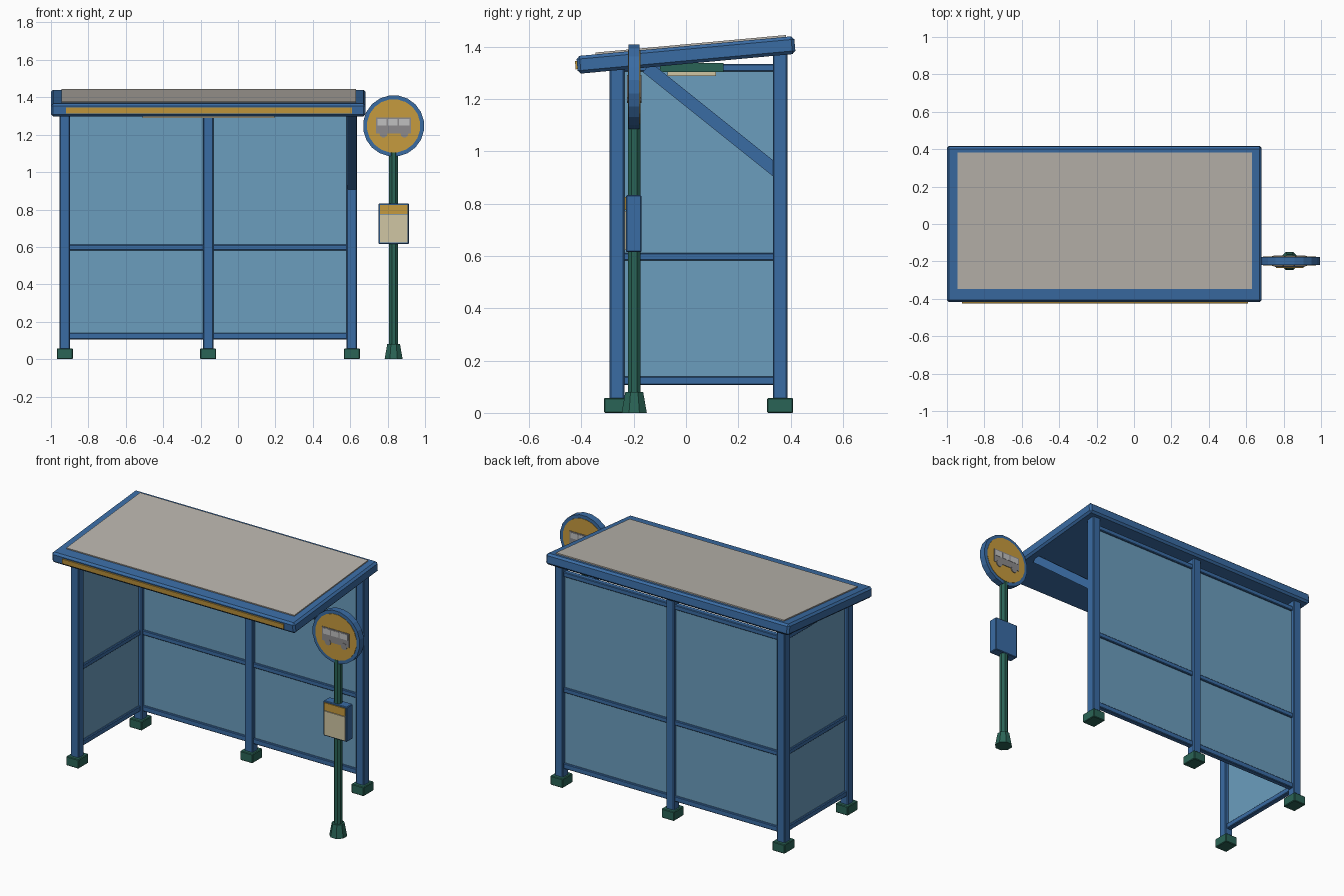
import bpy, bmesh, math
from mathutils import Matrix, Vector

if "Cube" in bpy.data.objects:
    bpy.data.objects.remove(bpy.data.objects["Cube"])


def material(name, r, g, b):
    lin = lambda c: ((c / 255 + 0.055) / 1.055) ** 2.4
    m = bpy.data.materials.new(name)
    m.diffuse_color = (lin(r), lin(g), lin(b), 1)
    m.use_nodes = True
    m.node_tree.nodes["Principled BSDF"].inputs["Base Color"].default_value = m.diffuse_color
    return m


BLUE = material("blue_paint", 58, 108, 164)
GLASS = material("pale_blue_glass", 107, 157, 190)
GREEN = material("dark_green", 42, 100, 86)
YELLOW = material("ochre_yellow", 198, 155, 62)
CREAM = material("cream", 208, 198, 164)
ROOF = material("warm_grey", 186, 181, 173)
GREY = material("mid_grey", 140, 138, 140)
WINDOW = material("light_grey", 192, 192, 192)


def finish(name, bm, mat, bevel=0):
    me = bpy.data.meshes.new(name)
    bm.to_mesh(me)
    bm.free()
    me.materials.append(mat)
    ob = bpy.data.objects.new(name, me)
    bpy.context.collection.objects.link(ob)
    if bevel:
        mod = ob.modifiers.new("bevel", 'BEVEL')
        mod.width = bevel
        mod.segments = 1
    return ob


def box(name, x, y, z, mat, bevel=0):
    """Box from (min, max) pairs."""
    bm = bmesh.new()
    size = [b - a for a, b in (x, y, z)]
    mid = [(a + b) / 2 for a, b in (x, y, z)]
    bmesh.ops.create_cube(bm, size=1, matrix=Matrix.Diagonal((*size, 1)))
    ob = finish(name, bm, mat, bevel)
    ob.location = mid
    return ob


def cylinder(name, loc, r1, r2, depth, sides, mat, facing_front=False):
    bm = bmesh.new()
    rot = Matrix.Rotation(math.pi / 2, 4, 'X') if facing_front else Matrix.Identity(4)
    rot = rot @ Matrix.Rotation(math.pi / sides, 4, 'Z')
    bmesh.ops.create_cone(bm, cap_ends=True, segments=sides, radius1=r1,
                          radius2=r2, depth=depth, matrix=rot)
    ob = finish(name, bm, mat)
    ob.location = loc
    return ob


# Sloped roof slab, top panel and front stripe share one tilted frame
SLOPE = math.atan(0.092)
roof_frame = Matrix.Translation((0, 0, 1.369)) @ Matrix.Rotation(SLOPE, 4, 'X')


def roof_part(name, x, y, z, mat, bevel=0):
    ob = box(name, x, y, z, mat, bevel)
    ob.matrix_world = roof_frame @ Matrix.Translation(ob.location)


roof_part("roof_slab", (-1, 0.682), (-0.418, 0.418), (-0.034, 0.034), BLUE, 0.012)
roof_part("roof_panel", (-0.945, 0.632), (-0.344, 0.388), (0.02, 0.041), ROOF)
roof_part("roof_front_stripe", (-0.92, 0.61), (-0.425, -0.41), (-0.016, 0.015), YELLOW)

# Posts with square feet: three at the back, one at the front left
W = 0.028
LEFT, MIDDLE, RIGHT = -0.926, -0.16, 0.609
FRONT, BACK = -0.264, 0.36
posts = [("back_left", LEFT, BACK, 1.385), ("back_middle", MIDDLE, BACK, 1.385),
         ("back_right", RIGHT, BACK, 1.385), ("front_left", LEFT, FRONT, 1.33)]
for name, x, y, top in posts:
    box(name + "_post", (x - W, x + W), (y - W, y + W), (0.03, top), BLUE, 0.005)
    box(name + "_foot", (x - 0.043, x + 0.043), (y - 0.05, y + 0.05), (0, 0.057), GREEN, 0.004)

# Glass panes and rails along the back and left side
RAILS = [("bottom", 0.106, 0.14), ("middle", 0.582, 0.612), ("top", 1.305, 1.335)]
for side, a, b in [("left", LEFT, MIDDLE), ("right", MIDDLE, RIGHT)]:
    span = (a + W - 0.005, b - W + 0.005)
    box(f"back_{side}_glass", span, (BACK - 0.006, BACK + 0.006), (0.12, 1.32), GLASS)
    for rail, z0, z1 in RAILS:
        box(f"back_{side}_{rail}_rail", span, (BACK - 0.017, BACK + 0.017), (z0, z1), BLUE, 0.004)
span = (FRONT + W - 0.005, BACK - W + 0.005)
box("side_glass", (LEFT - 0.006, LEFT + 0.006), span, (0.12, 1.32), GLASS)
for rail, z0, z1 in RAILS:
    box(f"side_{rail}_rail", (LEFT - 0.017, LEFT + 0.017), span, (z0, z1), BLUE, 0.004)

# Diagonal brace carrying the open right end
p, q = Vector((RIGHT, 0.35, 0.922)), Vector((RIGHT, -0.15, 1.322))
d = q - p
brace = box("roof_brace", (-0.024, 0.024), (-d.length / 2, d.length / 2), (-0.024, 0.024), BLUE)
brace.location = (p + q) / 2
brace.rotation_euler.x = math.atan2(d.z, d.y)

# Ceiling light
box("light_housing", (-0.55, 0.235), (-0.1, 0.143), (1.304, 1.338), GREEN)
box("light_diffuser", (-0.51, 0.195), (-0.07, 0.115), (1.288, 1.306), CREAM)

# Stop sign pole
SX, SY, SZ = 0.832, -0.198, 1.247
cylinder("sign_pole", (SX, SY, 0.555), 0.026, 0.026, 1.1, 8, GREEN)
cylinder("sign_pole_foot", (SX, SY, 0.04), 0.052, 0.037, 0.08, 8, GREEN)

# Round sign, same on both faces
cylinder("sign_disc", (SX, SY, SZ), 0.164, 0.164, 0.042, 20, BLUE, True)
cylinder("sign_face", (SX, SY, SZ), 0.143, 0.143, 0.047, 20, YELLOW, True)
for side, s in [("front", -1), ("back", 1)]:
    def plate(name, x, z, out, mat):
        ys = sorted((SY + s * 0.022, SY + s * out))
        xs = sorted((SX - s * x[0], SX - s * x[1]))
        box(f"{side}_{name}", xs, ys, z, mat)

    plate("bus_body", (-0.094, 0.094), (1.207, 1.292), 0.027, GREY)
    for i, (a, b) in enumerate([(-0.085, -0.038), (-0.03, 0.022), (0.03, 0.085)]):
        plate(f"bus_window_{i + 1}", (a, b), (1.25, 1.285), 0.0285, WINDOW)
    for i, wx in enumerate((-0.054, 0.058)):
        cylinder(f"{side}_bus_wheel_{i + 1}", (SX - s * wx, SY + s * 0.0245, 1.205),
                 0.021, 0.021, 0.007, 10, GREY, True)

# Timetable box on the pole
box("timetable_box", (0.751, 0.913), (-0.23, -0.17), (0.615, 0.833), BLUE, 0.004)
box("timetable_header", (0.759, 0.905), (-0.236, -0.228), (0.777, 0.825), YELLOW)
box("timetable_sheet", (0.759, 0.905), (-0.236, -0.228), (0.624, 0.773), CREAM)
